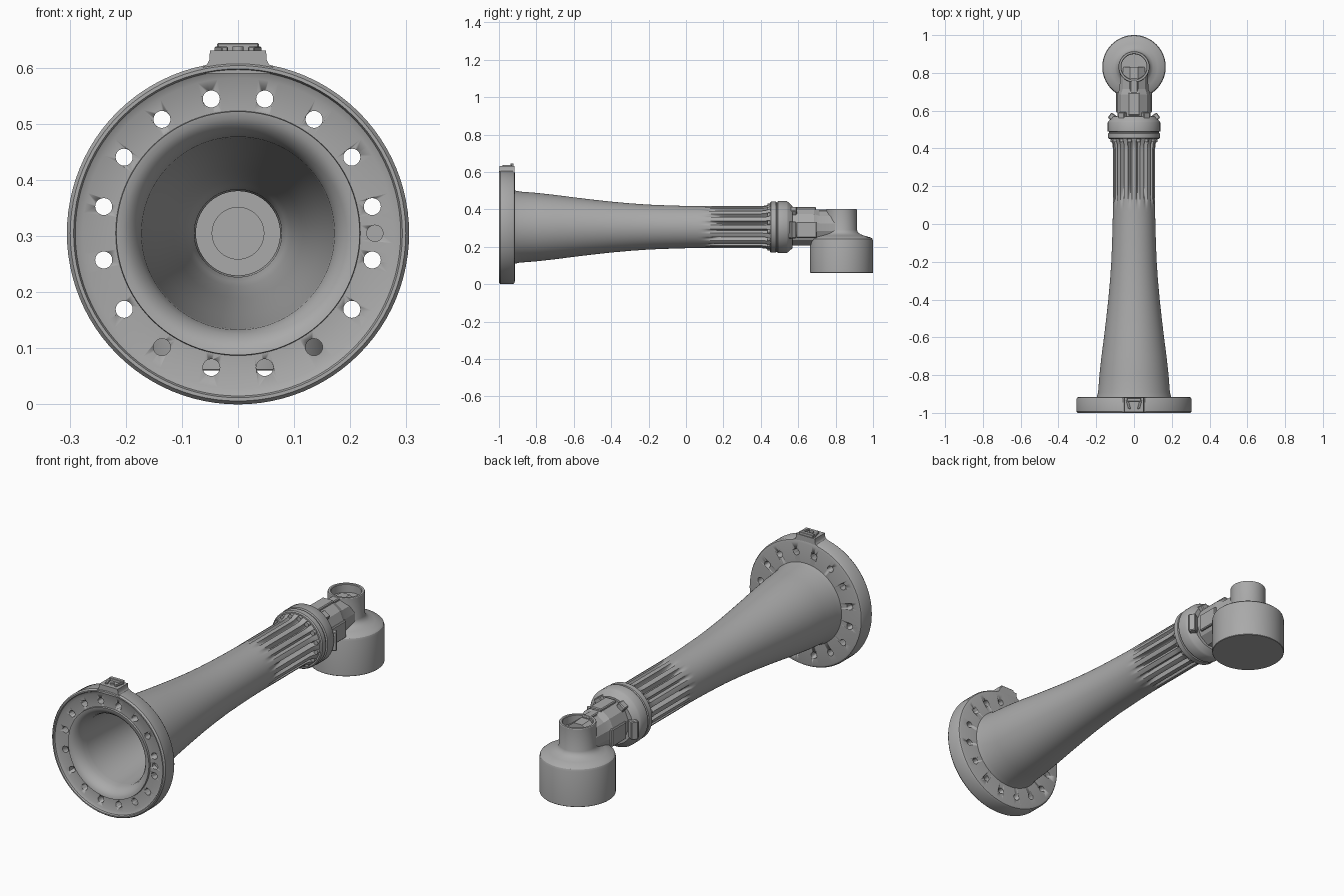
import bpy, bmesh, math
from mathutils import Matrix, Vector

cube = bpy.data.objects.get("Cube")
if cube:
    bpy.data.objects.remove(cube, do_unlink=True)

AXIS_Z = 0.305      # height of the horn axis
BOWL_Y = 0.832      # position of the vertical chamber axis

metal = bpy.data.materials.new("grey_metal")
metal.use_nodes = True
GREY = (0.4, 0.4, 0.4, 1)
metal.diffuse_color = GREY
metal.node_tree.nodes["Principled BSDF"].inputs["Base Color"].default_value = GREY


def finish(name, bm, angle=32):
    bmesh.ops.recalc_face_normals(bm, faces=bm.faces[:])
    mesh = bpy.data.meshes.new(name)
    bm.to_mesh(mesh)
    bm.free()
    mesh.materials.append(metal)
    obj = bpy.data.objects.new(name, mesh)
    bpy.context.collection.objects.link(obj)
    select(obj)
    bpy.ops.object.shade_smooth_by_angle(angle=math.radians(angle))
    return obj


def select(obj):
    bpy.ops.object.select_all(action='DESELECT')
    obj.select_set(True)
    bpy.context.view_layer.objects.active = obj


def along_horn(r, a, y):
    return Vector((r * math.sin(a), y, AXIS_Z + r * math.cos(a)))


def upright(r, a, z):
    return Vector((r * math.sin(a), BOWL_Y + r * math.cos(a), z))


def lathe(name, profile, place=along_horn, steps=96, closed=False, shape=None, turn=0, angle=32):
    """Revolve (radius, distance) points; shape may change the radius by angle."""
    bm = bmesh.new()
    rings = []
    for r, d in profile:
        if r == 0:
            rings.append([bm.verts.new(place(0, 0, d))] * steps)
            continue
        ring = []
        for i in range(steps):
            a = math.tau * i / steps + turn
            ring.append(bm.verts.new(place(shape(r, a, d) if shape else r, a, d)))
        rings.append(ring)
    pairs = list(zip(rings, rings[1:]))
    if closed:
        pairs.append((rings[-1], rings[0]))
    for p, q in pairs:
        for i in range(steps):
            j = (i + 1) % steps
            bm.faces.new(list(dict.fromkeys((p[i], p[j], q[j], q[i]))))
    return finish(name, bm, angle)


def box(name, center, size, rot=None, bevel=0.004):
    bm = bmesh.new()
    bmesh.ops.create_cube(bm, size=1)
    bmesh.ops.scale(bm, vec=size, verts=bm.verts)
    if bevel:
        bmesh.ops.bevel(bm, geom=bm.edges[:], offset=bevel, segments=1, affect='EDGES')
    m = Matrix.Translation(center) @ (rot or Matrix())
    bmesh.ops.transform(bm, matrix=m, verts=bm.verts)
    return finish(name, bm)


def pegs(name, spots, radius, y, length):
    """Short cylinders lying along the horn, at (radius, angle) spots."""
    bm = bmesh.new()
    for r, a in spots:
        m = Matrix.Translation(along_horn(r, a, y)) @ Matrix.Rotation(math.pi / 2, 4, 'X')
        bmesh.ops.create_cone(bm, cap_ends=True, segments=20, radius1=radius,
                              radius2=radius, depth=length, matrix=m)
    return finish(name, bm)


def cut(obj, cutter):
    cutter.hide_render = True
    mod = obj.modifiers.new("cut", 'BOOLEAN')
    mod.operation, mod.solver, mod.object = 'DIFFERENCE', 'EXACT', cutter
    select(obj)
    bpy.ops.object.modifier_apply(modifier=mod.name)
    bpy.data.objects.remove(cutter, do_unlink=True)


def bolt_circle(radius, count=16):
    return [(radius, math.tau * (i + 0.5) / count) for i in range(count)]


# Mouth flange with a raised rim, recessed bolt face and rounded inlet
flange = lathe("mouth_flange", [
    (0.305, -0.992), (0.299, -1), (0.293, -1), (0.290, -0.992), (0.277, -0.985),
    (0.218, -0.985), (0.217, -0.995), (0.205, -0.993), (0.192, -0.984),
    (0.180, -0.968), (0.172, -0.945), (0.170, -0.915),
    (0.290, -0.915), (0.300, -0.918), (0.305, -0.926)], closed=True)
cut(flange, pegs("hole_cutter", bolt_circle(0.244), 0.0152, -0.95, 0.2))
cut(flange, pegs("locating_cutter", [(0.244, math.pi / 2)], 0.0145, -0.985, 0.04))


# Flared horn, fluted between the bolts of the collar
def flutes(r, a, y):
    t = max(0, min(1, (y - 0.08) / 0.14))
    t = t * t * (3 - 2 * t)
    wave = max(0, -math.cos(16 * a)) ** 0.7
    return r - 0.023 * t * wave


flare = [(0.196, -0.915), (0.190, -0.89), (0.183, -0.8), (0.172, -0.7), (0.159, -0.6),
         (0.147, -0.5), (0.136, -0.4), (0.127, -0.3), (0.120, -0.2), (0.116, -0.1),
         (0.113, 0)]
shank = [(0.112, 0.06 + 0.02 * i) for i in range(18)]
lathe("horn_outside", flare + shank + [(0.115, 0.425), (0.122, 0.442), (0.126, 0.455)],
      steps=192, shape=flutes, angle=40)
lathe("horn_bore", [(0.170, -0.92), (0.163, -0.8), (0.147, -0.6), (0.130, -0.4),
                    (0.115, -0.2), (0.105, -0.05), (0.095, 0.02), (0.086, 0.08),
                    (0.078, 0.1), (0.075, 0.3), (0.075, 0.54), (0.046, 0.54),
                    (0.046, 0.55), (0, 0.55)])

# Bolted collar at the narrow end
lathe("collar", [(0.086, 0.45), (0.132, 0.45), (0.137, 0.455), (0.137, 0.480), (0.132, 0.483),
                 (0.132, 0.488), (0.139, 0.491), (0.139, 0.538), (0.134, 0.546),
                 (0.112, 0.570), (0.086, 0.570)], closed=True)
pegs("collar_bolts", bolt_circle(0.116), 0.011, 0.446, 0.022)

# Faceted neck leading to the chamber
lathe("neck", [(0, 0.56), (0.104, 0.56), (0.104, 0.685), (0.090, 0.715),
               (0.085, 0.83), (0, 0.83)], steps=12, turn=math.pi / 12, angle=20,
      shape=lambda r, a, y: r * (1 - 0.13 * math.sin(a) ** 2))
box("neck_top_pad", (0, 0.635, 0.405), (0.06, 0.12, 0.016))
box("neck_top_rib", (0, 0.73, 0.392), (0.04, 0.08, 0.014))
for side, word in ((1, "left"), (-1, "right")):
    box(word + "_side_pad", (side * 0.086, 0.645, 0.29), (0.016, 0.11, 0.085))
    box(word + "_lug", (side * 0.108, 0.562, 0.29), (0.052, 0.034, 0.09),
        Matrix.Rotation(side * math.radians(35), 4, 'Z'))
    box(word + "_upper_lug", (side * 0.06, 0.575, 0.39), (0.04, 0.035, 0.03),
        Matrix.Rotation(side * math.radians(35), 4, 'Y'))

# Vertical chamber with its open top pipe
lathe("chamber", [(0, 0.06), (0.166, 0.06), (0.168, 0.062), (0.168, 0.232), (0.165, 0.242),
                  (0.157, 0.249), (0.125, 0.258), (0.102, 0.266), (0.088, 0.276),
                  (0.082, 0.290), (0.082, 0.398), (0.080, 0.401), (0.070, 0.401),
                  (0.067, 0.398), (0.067, 0.360), (0, 0.360)], place=upright)

# Bracket on top of the flange, with fillets flowing into the rim
bm = bmesh.new()
half = [(0.085, 0.590), (0.064, 0.600), (0.055, 0.606), (0.051, 0.614), (0.050, 0.631)]
outline = half + [(-x, z) for x, z in reversed(half)]
face = bm.faces.new([bm.verts.new((x, -0.996, z)) for x, z in outline])
grown = bmesh.ops.extrude_face_region(bm, geom=[face])["geom"]
bmesh.ops.translate(bm, vec=(0, 0.078, 0), verts=[v for v in grown if isinstance(v, bmesh.types.BMVert)])
finish("bracket", bm)
box("bracket_plate", (0, -0.930, 0.634), (0.074, 0.018, 0.020), bevel=0.002)
for side, word in ((1, "left"), (-1, "right")):
    box(word + "_bracket_rib", (side * 0.030, -0.955, 0.632), (0.012, 0.05, 0.012),
        Matrix.Rotation(side * math.radians(-15), 4, 'Z'), bevel=0.002)
bm = bmesh.new()
bmesh.ops.create_cone(bm, cap_ends=True, segments=20, radius1=0.010, radius2=0.010, depth=0.012,
                      matrix=Matrix.Translation((0, -0.965, 0.632)))
finish("bracket_stud", bm)
